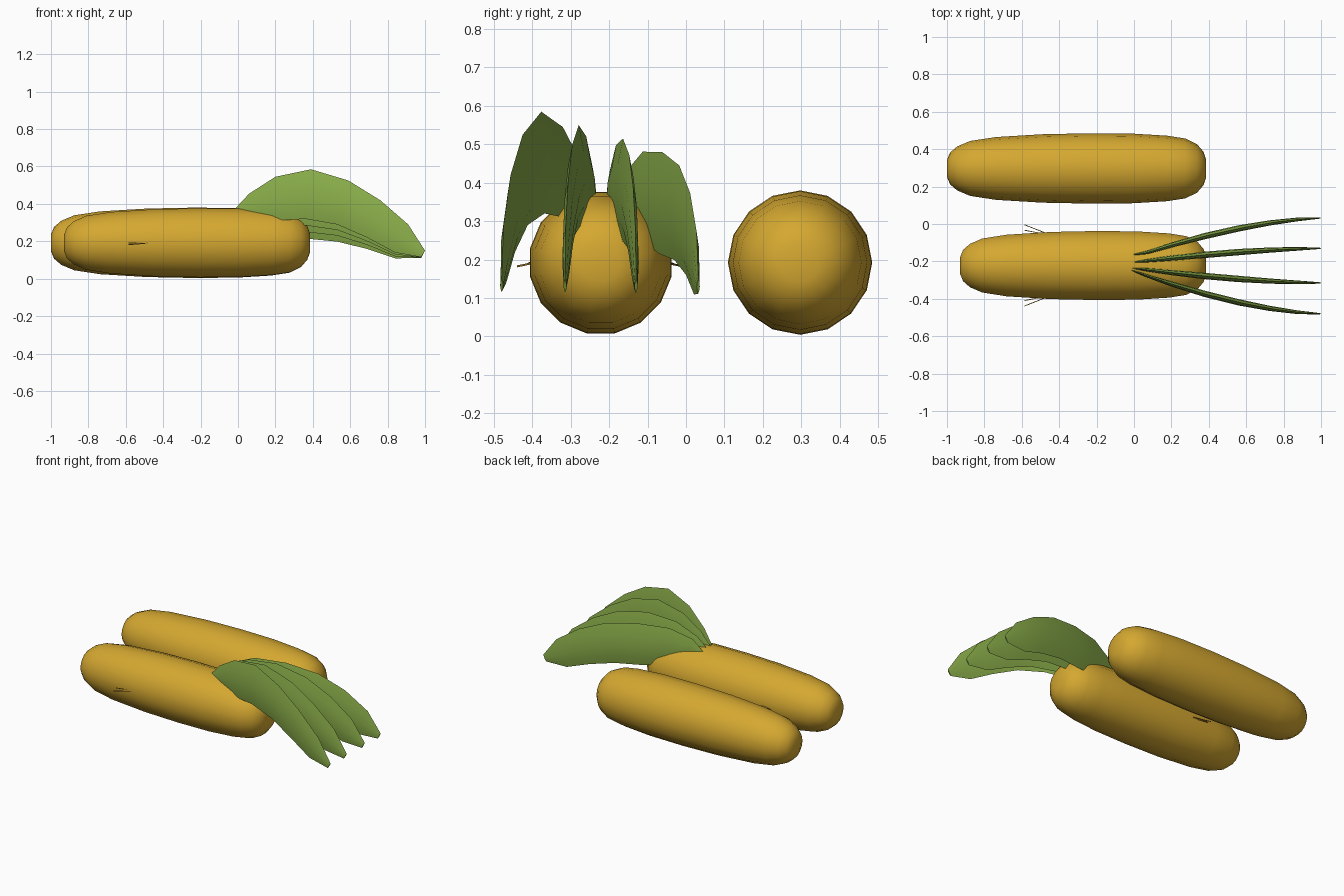
import bpy, math
from mathutils import Vector

if "Cube" in bpy.data.objects:
    bpy.data.objects.remove(bpy.data.objects["Cube"])


def material(name, rgb):
    m = bpy.data.materials.new(name)
    m.diffuse_color = (*rgb, 1)
    m.use_nodes = True
    m.node_tree.nodes["Principled BSDF"].inputs["Base Color"].default_value = m.diffuse_color
    return m


YELLOW = material("golden yellow", (0.66, 0.39, 0.03))
GREEN = material("leaf green", (0.26, 0.43, 0.07))
BROWN = material("whisker brown", (0.40, 0.22, 0.03))


def loft(name, rings, mat, angle=60):
    """Skin a list of equal-length point rings and cap both ends."""
    n = len(rings[0])
    verts = [p for r in rings for p in r]
    faces = [(i * n + j, i * n + (j + 1) % n, (i + 1) * n + (j + 1) % n, (i + 1) * n + j)
             for i in range(len(rings) - 1) for j in range(n)]
    faces += [tuple(reversed(range(n))), tuple(range(len(verts) - n, len(verts)))]
    me = bpy.data.meshes.new(name)
    me.from_pydata(verts, [], faces)
    me.materials.append(mat)
    ob = bpy.data.objects.new(name, me)
    bpy.context.collection.objects.link(ob)
    bpy.ops.object.select_all(action='DESELECT')
    ob.select_set(True)
    bpy.context.view_layer.objects.active = ob
    bpy.ops.object.shade_smooth_by_angle(angle=math.radians(angle))
    return ob


# Cobs: blunt-ended bodies turned along x (fraction of length, radius)
COB = [(0, .045), (.012, .085), (.04, .118), (.09, .147), (.19, .168), (.37, .183),
       (.55, .188), (.72, .186), (.85, .175), (.92, .16), (.965, .13), (.99, .09), (1, .05)]


def cob(name, x0, x1, y, phase):
    rings = []
    for t, r in COB:
        x = x0 + (x1 - x0) * t
        rings.append([(x, y + r * math.cos(a), .192 + r * math.sin(a))
                      for a in (math.tau * (j + phase) / 16 for j in range(16))])
    loft(name, rings, YELLOW)


cob("back_cob", -1.0, .385, .297, 0)
cob("front_cob", -.93, .385, -.222, .5)

# Leaves: tall thin arching blades, described by their top and bottom edges (x, z)
TOP = [(-.02, .37), (.06, .455), (.20, .545), (.39, .585), (.59, .525),
       (.76, .42), (.91, .29), (1.0, .15)]
BOTTOM = [(.0, .33), (.08, .325), (.20, .31), (.36, .32), (.53, .29),
          (.69, .22), (.84, .14), (.98, .115)]
HALF = [.004, .009, .014, .017, .017, .014, .010, .004]


def leaf(name, k, base_x, base_y, tip_y):
    def place(x, z):
        t = min(max((x - base_x) / (1 - base_x), 0), 1)
        y = base_y + (tip_y - base_y) * (1 - (1 - t) ** 1.6)
        drop = .035 * k * min(1, 2.6 * (t + .06)) * min(1, 1.8 * (1 - t))
        return Vector((x, y, z - drop))
    rings = []
    for (xt, zt), (xb, zb), h in zip(TOP, BOTTOM, HALF):
        def at(f, side):
            p = place(xt + (xb - xt) * f, zt + (zb - zt) * f)
            p.y += side * h
            return tuple(p)
        rings.append([at(0, 0), at(.25, 1 * .75), at(.55, 1), at(.8, .7),
                      at(1, 0), at(.8, -.7), at(.55, -1), at(.25, -.75)])
    loft(name, rings, GREEN)


for k, (bx, by, ty) in enumerate([(-.02, -.245, -.48), (-.01, -.235, -.315),
                                  (.0, -.205, -.13), (.03, -.165, .032)]):
    leaf(f"leaf_{k + 1}", k, bx, by, ty)

# Whiskers: three fine hairs on either flank of the front cob
for side in (-1, 1):
    for i, out in enumerate((.16, .188, .217)):
        a = Vector((-.44, -.222 + side * .16, .194))
        b = Vector((-.585, -.222 + side * out, .198 - .008 * i))
        loft(f"whisker_{'front' if side < 0 else 'back'}_{i + 1}",
             [[tuple(p + Vector((0, .003 * math.cos(q), .003 * math.sin(q))))
               for q in (0, math.tau / 3, 2 * math.tau / 3)] for p in (a, b)], BROWN)
